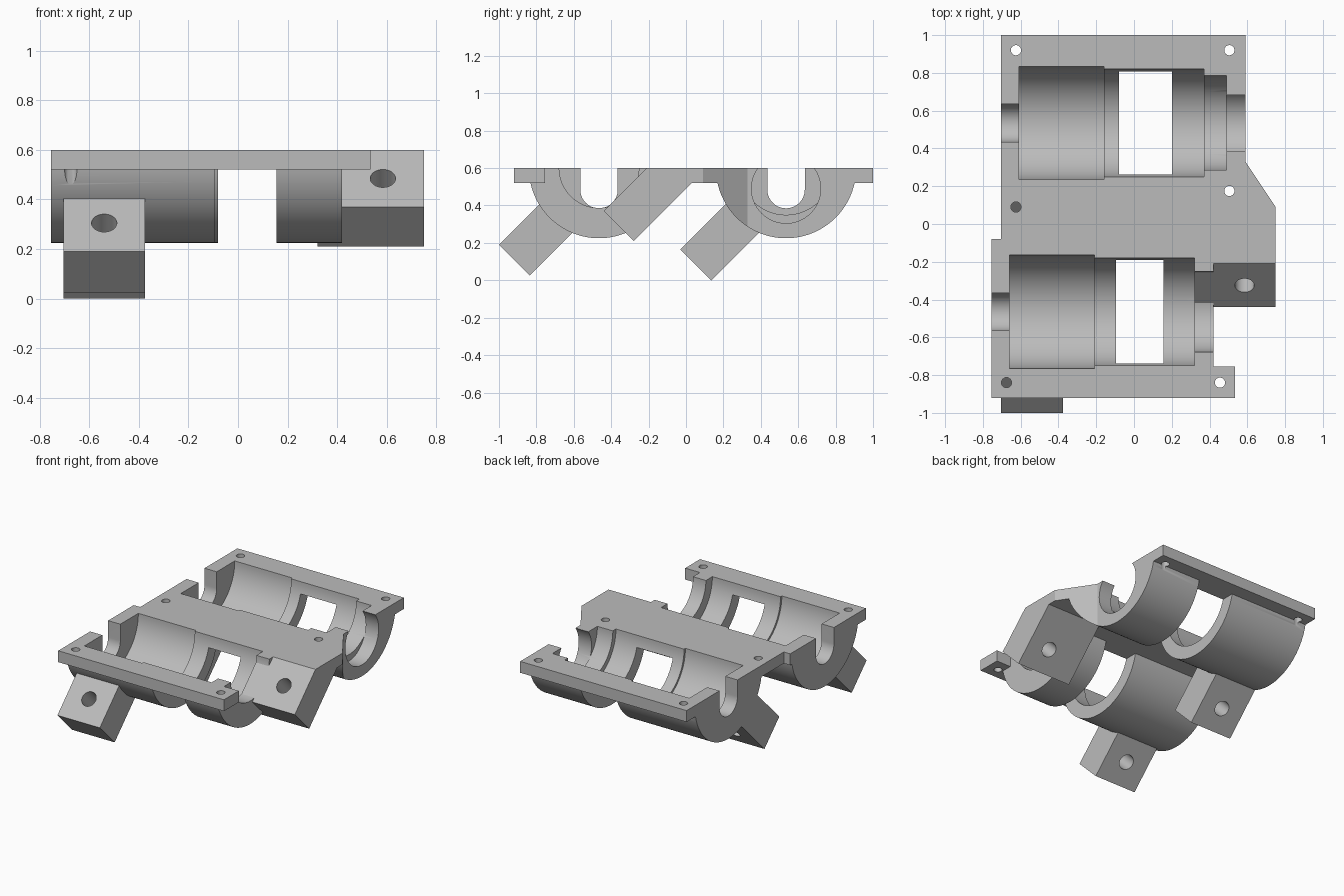
import bpy, bmesh, math
from mathutils import Vector

if "Cube" in bpy.data.objects:
    bpy.data.objects.remove(bpy.data.objects["Cube"], do_unlink=True)

grey = bpy.data.materials.new("plain_grey")
grey.use_nodes = True
GREY = (0.5, 0.5, 0.5, 1)
grey.diffuse_color = GREY
grey.node_tree.nodes["Principled BSDF"].inputs["Base Color"].default_value = GREY

TOP, UNDER = 0.6, 0.52
BACK_Y, FRONT_Y = 0.535, -0.465


def prism(name, pts, axis, a, b):
    """Extrude a 2D outline from a to b along x (points are y, z) or z (points are x, y)."""
    bm = bmesh.new()
    place = (lambda p, h: (h, *p)) if axis == "x" else (lambda p, h: (*p, h))
    face = bm.faces.new([bm.verts.new(place(p, a)) for p in pts])
    top = bmesh.ops.extrude_face_region(bm, geom=[face])
    moved = [v for v in top["geom"] if isinstance(v, bmesh.types.BMVert)]
    shift = Vector((b - a, 0, 0)) if axis == "x" else Vector((0, 0, b - a))
    bmesh.ops.translate(bm, verts=moved, vec=shift)
    bmesh.ops.recalc_face_normals(bm, faces=bm.faces)
    mesh = bpy.data.meshes.new(name)
    bm.to_mesh(mesh)
    bm.free()
    mesh.materials.append(grey)
    ob = bpy.data.objects.new(name, mesh)
    bpy.context.collection.objects.link(ob)
    return ob


def arc(cx, cy, r, start=0, sweep=360, n=96):
    count = n if sweep == 360 else n + 1
    angles = [math.radians(start + sweep * i / n) for i in range(count)]
    return [(cx + r * math.cos(t), cy + r * math.sin(t)) for t in angles]


def combine(target, tool, operation):
    """Apply a boolean and discard the tool object."""
    mod = target.modifiers.new("join", "BOOLEAN")
    mod.operation, mod.solver, mod.object = operation, "EXACT", tool
    bpy.context.view_layer.objects.active = target
    bpy.ops.object.modifier_apply(modifier=mod.name)
    bpy.data.objects.remove(tool, do_unlink=True)


def trough(y, a, b):
    return prism("trough", arc(y, TOP, 0.375, 180, 180, 64), "x", a, b)


def bore(y, z, r, a, b):
    return prism("bore", arc(y, z, r), "x", a, b)


# Mounting plate with the chamfered right corner
outline = [(-0.705, 1), (0.59, 1), (0.59, 0.33), (0.75, 0.09), (0.75, -0.21),
           (0.42, -0.21), (0.42, -0.755), (0.535, -0.755), (0.535, -0.92),
           (-0.755, -0.92), (-0.755, -0.08), (-0.705, -0.08)]
body = prism("cradle_bracket", outline, "z", UNDER, TOP)

# Half-round troughs, in two lengths each with an open window between
back_end = trough(BACK_Y, 0.2, 0.75)
combine(back_end, prism("trim", outline, "z", 0.1, TOP), "INTERSECT")
for part in (trough(BACK_Y, -0.705, -0.08), back_end,
             trough(FRONT_Y, -0.755, -0.095), trough(FRONT_Y, 0.155, 0.42)):
    combine(body, part, "UNION")

# Slanted mounting blocks on the left ends of both troughs
block = [(-1, 0.19), (-0.835, 0.025), (-0.535, 0.325), (-0.7, 0.49)]
for dy, dz in ((0, 0), (0.97, -0.025)):
    pts = [(y + dy, z + dz) for y, z in block]
    combine(body, prism("slanted_block", pts, "x", -0.705, -0.375), "UNION")

# Stepped cavities and end openings
for y, shift in ((BACK_Y, 0), (FRONT_Y, -0.05)):
    combine(body, bore(y, TOP, 0.3, -0.61 + shift, -0.16 + shift), "DIFFERENCE")
    combine(body, bore(y, TOP, 0.285, -0.3, 0.37 + shift), "DIFFERENCE")
    slot = arc(y, 0.485, 0.1, 180, 180, 48) + [(y + 0.1, 0.7), (y - 0.1, 0.7)]
    combine(body, prism("slot", slot, "x", -0.9, -0.5), "DIFFERENCE")
combine(body, bore(BACK_Y, TOP, 0.25, 0.3, 0.49), "DIFFERENCE")
combine(body, bore(BACK_Y, 0.49, 0.185, 0.489, 0.7), "DIFFERENCE")
combine(body, bore(FRONT_Y, TOP, 0.213, 0.25, 0.5), "DIFFERENCE")

# Slanted block under the right edge of the plate
side_block = [(-0.21, TOP), (-0.44, 0.37), (-0.28, 0.21), (0.03, UNDER), (0.03, TOP)]
combine(body, prism("side_block", side_block, "x", 0.32, 0.75), "UNION")

# Vertical bolt holes
for x, y in ((-0.625, 0.92), (0.505, 0.92), (0.505, 0.175),
             (-0.625, 0.09), (-0.675, -0.84), (0.455, -0.84)):
    combine(body, prism("bolt_hole", arc(x, y, 0.027, n=32), "z", 0.41, 0.7), "DIFFERENCE")

# Holes square through the slanted blocks
for x, y, z in ((-0.54, -0.885, 0.305), (-0.54, 0.085, 0.28), (0.585, -0.325, 0.485)):
    drill = prism("block_hole", arc(0, 0, 0.051, n=48), "z", -0.4, 0.1)
    drill.rotation_euler.x = math.radians(45)
    drill.location = (x, y, z)
    bpy.context.view_layer.update()
    combine(body, drill, "DIFFERENCE")

# Smooth the round walls, keep the edges crisp
bpy.ops.object.select_all(action="DESELECT")
body.select_set(True)
bpy.context.view_layer.objects.active = body
bpy.ops.object.shade_smooth_by_angle(angle=math.radians(25))
